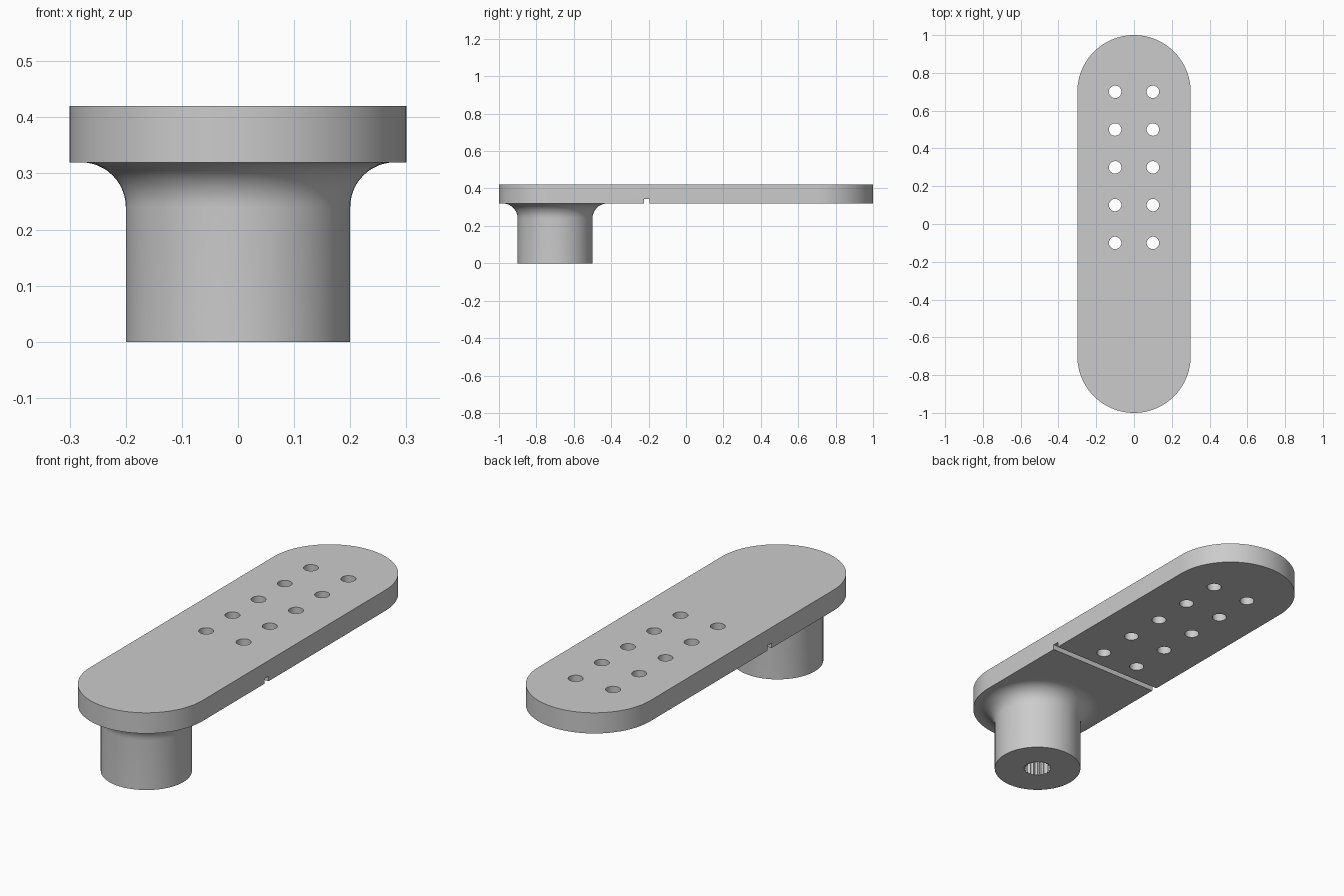
import bpy, bmesh
from math import sin, cos, pi, radians

if "Cube" in bpy.data.objects:
    bpy.data.objects.remove(bpy.data.objects["Cube"])

END_Y, PLATE_R = 0.7, 0.3
PLATE_Z, TOP_Z = 0.32, 0.42
HUB_R, FILLET = 0.2, 0.08

grey = bpy.data.materials.new("plain grey")
grey.use_nodes = True
grey.diffuse_color = (0.6, 0.6, 0.6, 1)
grey.node_tree.nodes["Principled BSDF"].inputs["Base Color"].default_value = (0.6, 0.6, 0.6, 1)


def finish(name, bm):
    bmesh.ops.recalc_face_normals(bm, faces=bm.faces)
    mesh = bpy.data.meshes.new(name)
    bm.to_mesh(mesh)
    bm.free()
    obj = bpy.data.objects.new(name, mesh)
    bpy.context.collection.objects.link(obj)
    mesh.materials.append(grey)
    return obj


def add_prism(bm, outline, z0, z1):
    """Extrude an (x, y) outline from z0 to z1."""
    face = bm.faces.new([bm.verts.new((x, y, z0)) for x, y in outline])
    top = bmesh.ops.extrude_face_region(bm, geom=[face])["geom"]
    verts = [v for v in top if isinstance(v, bmesh.types.BMVert)]
    bmesh.ops.translate(bm, verts=verts, vec=(0, 0, z1 - z0))


def arc(cx, cy, r, start, end, n):
    angles = [start + (end - start) * i / n for i in range(n + 1)]
    return [(cx + r * cos(a), cy + r * sin(a)) for a in angles]


def cut(obj, cutter):
    cutter.hide_render = True
    mod = obj.modifiers.new("cut", 'BOOLEAN')
    mod.operation, mod.solver, mod.object = 'DIFFERENCE', 'EXACT', cutter
    bpy.context.view_layer.objects.active = obj
    bpy.ops.object.modifier_apply(modifier=mod.name)
    bpy.data.objects.remove(cutter)


def smooth(obj):
    bpy.ops.object.select_all(action='DESELECT')
    obj.select_set(True)
    bpy.context.view_layer.objects.active = obj
    bpy.ops.object.shade_smooth_by_angle(angle=radians(30))


# Arm plate with rounded ends
bm = bmesh.new()
add_prism(bm, arc(0, END_Y, PLATE_R, 0, pi, 48) + arc(0, -END_Y, PLATE_R, pi, 2 * pi, 48),
          PLATE_Z, TOP_Z)
plate = finish("arm_plate", bm)

# Two rows of through holes and the groove across the underside
bm = bmesh.new()
for side in (-1, 1):
    for row in range(5):
        add_prism(bm, arc(side * 0.1, -0.1 + row * 0.2, 0.033, 0, 2 * pi, 32)[:-1], 0.2, 0.5)
add_prism(bm, [(-0.4, -0.225), (0.4, -0.225), (0.4, -0.195), (-0.4, -0.195)], 0.25, 0.345)
cut(plate, finish("plate_cutter", bm))
smooth(plate)

# Hub turned from a profile, flaring into the plate
profile = [(0, 0), (HUB_R, 0)]
profile += arc(HUB_R + FILLET, PLATE_Z - FILLET, FILLET, pi, pi / 2, 12)
profile += [(HUB_R, PLATE_Z + 0.01), (0, PLATE_Z + 0.01)]
bm = bmesh.new()
verts = [bm.verts.new((r, -END_Y, z)) for r, z in profile]
edges = [bm.edges.new(pair) for pair in zip(verts, verts[1:])]
bmesh.ops.spin(bm, geom=verts + edges, cent=(0, -END_Y, 0), axis=(0, 0, 1),
               angle=2 * pi, steps=64)
bmesh.ops.remove_doubles(bm, verts=bm.verts, dist=0.0001)
hub = finish("hub", bm)

# Toothed shaft socket in the hub's base
TEETH = 21
socket = []
for i in range(TEETH * 2):
    r, a = (0.065, 0.056)[i % 2], pi * i / TEETH
    socket.append((r * cos(a), -END_Y + r * sin(a)))
bm = bmesh.new()
add_prism(bm, socket, -0.05, 0.2)
cut(hub, finish("socket_cutter", bm))
smooth(hub)
